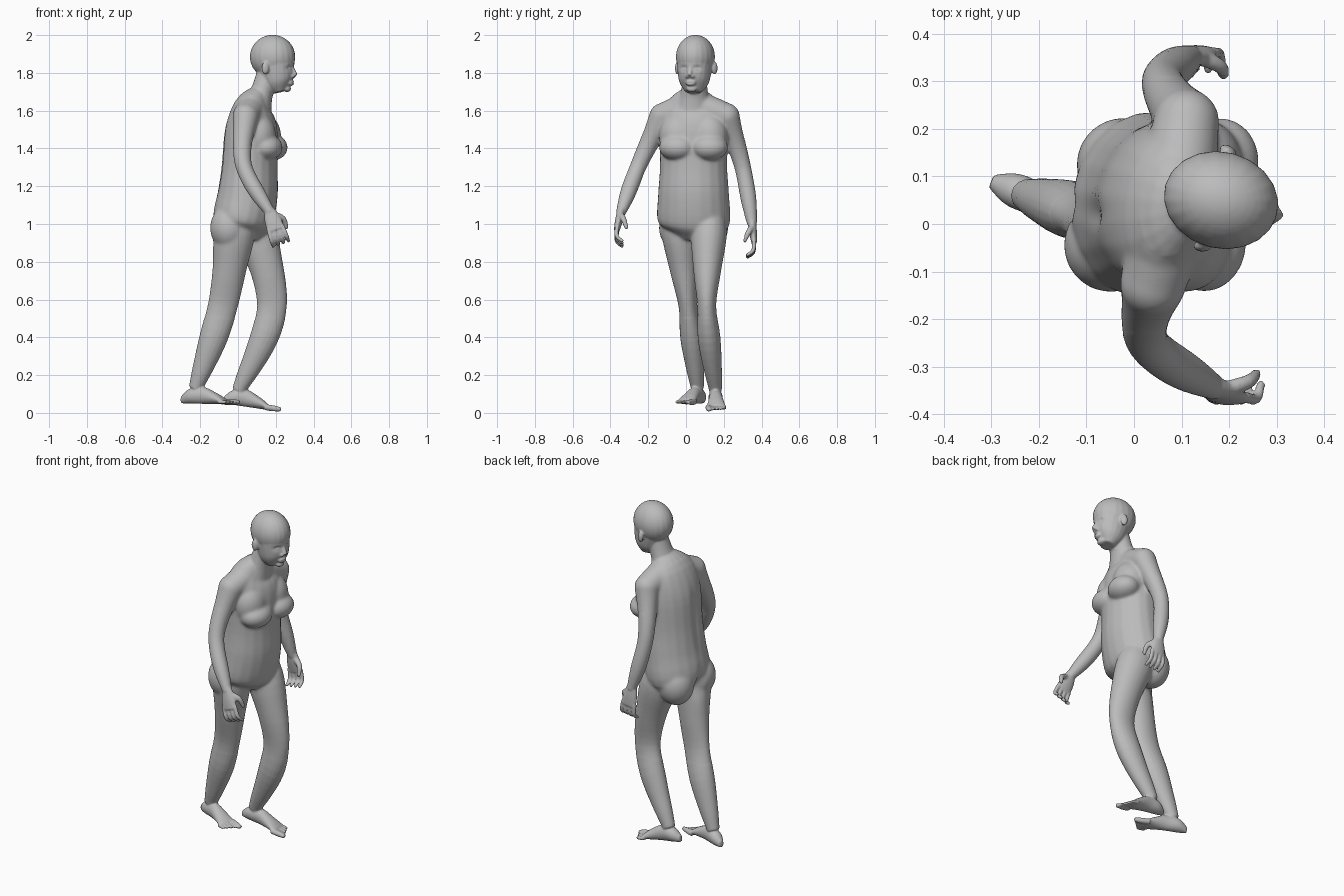
import bpy, bmesh, math, mathutils
from mathutils import Vector, Matrix

if "Cube" in bpy.data.objects:
    bpy.data.objects.remove(bpy.data.objects["Cube"])

SIDES, STATIONS = 20, 24
UP, ASIDE, AHEAD = Vector((0, 0, 1)), Vector((0, 1, 0)), Vector((1, 0, 0))
sculpt = bmesh.new()


def heading(degrees):
    """Forward and leftward axes of a part turned about the vertical."""
    turn = Matrix.Rotation(math.radians(degrees), 3, 'Z')
    return turn.col[0].copy(), turn.col[1].copy()


def resample(knots):
    """Evenly sampled smooth curve through the knots."""
    knots = [Vector(knot).to_3d() for knot in knots]
    padded = [knots[0], *knots, knots[-1]]
    count = STATIONS // (len(knots) - 1)
    curve = []
    for before, start, end, after in zip(padded, padded[1:], padded[2:], padded[3:]):
        handle_out = start + (end - before) / 6
        handle_in = end - (after - start) / 6
        curve += mathutils.geometry.interpolate_bezier(start, handle_out, handle_in, end, count + 1)[:-1]
    return curve + [knots[-1]]


def limb(joints, girths, across=ASIDE, resting=False):
    """Oval tube along the joints; each girth is a half depth and a half width.
    A resting limb sits on its path instead of being centred on it."""
    path, sizes = resample(joints), resample(girths)
    previous = None
    for i, (centre, size) in enumerate(zip(path, sizes)):
        along = (path[min(i + 1, STATIONS)] - path[max(i - 1, 0)]).normalized()
        wide = (across - along * across.dot(along)).normalized()
        deep = wide.cross(along)
        if resting:
            centre = centre + UP * size.x
        ring = []
        for k in range(SIDES):
            angle = math.tau * k / SIDES
            ring.append(sculpt.verts.new(
                centre + deep * size.x * math.cos(angle) + wide * size.y * math.sin(angle)))
        if previous:
            for k in range(SIDES):
                n = (k + 1) % SIDES
                sculpt.faces.new((previous[k], previous[n], ring[n], ring[k]))
        else:
            sculpt.faces.new(ring[::-1])
        previous = ring
    sculpt.faces.new(previous)


def round_limb(joints, radii, across=ASIDE):
    limb(joints, [(radius, radius) for radius in radii], across)


def blob(centre, size, yaw):
    place = Matrix.Translation(centre) @ Matrix.Rotation(math.radians(yaw), 4, 'Z')
    bmesh.ops.create_uvsphere(sculpt, u_segments=SIDES, v_segments=SIDES, radius=1,
                              matrix=place @ Matrix.Diagonal(size).to_4x4())


# Torso, from the collar down to the crotch, with the neck
TWIST = -9
chest_forward, chest_left = heading(TWIST)
spine = [(.12, .04, 1.7), (.08, .04, 1.62), (.07, .04, 1.5), (.06, .04, 1.3),
         (.05, .04, 1.15), (.02, .04, 1), (.01, .03, .92)]
limb(spine, [(.05, .07), (.1, .16), (.14, .18), (.15, .18), (.16, .19), (.155, .19), (.09, .1)],
     chest_left)
limb([(.16, .05, 1.8), (.1, .04, 1.62)], [(.06, .06), (.06, .07), (.08, .1)])

# Breasts and buttocks, paired about the twisted midline
for side in (-1, 1):
    breast = Vector((.165, .04, 1.405)) + chest_left * side * .085
    blob(breast, Vector((.085, .1, .07)), TWIST)
    blob(breast + Vector((-.045, 0, .06)), Vector((.095, .1, .12)), TWIST)
    buttock = Vector((-.035, .04, .98)) + chest_left * side * .085
    blob(buttock, Vector((.1, .1, .12)), TWIST)


# Legs: thigh, knee and calf share one girth rule; foot and toes follow heel and ball
def leg(hip, knee, heel, ball, inner):
    heel, ball = Vector(heel), Vector(ball)
    forward = (ball - heel).normalized()
    across = UP.cross(forward).normalized()
    ankle = heel + (forward + UP) * .08
    limb([hip, knee, ankle], [(.08, .06), (.11, .095), (.09, .075), (.08, .05),
                              (.075, .06), (.055, .048), (.036, .034)])
    limb([heel, ball], [(.02, .015), (.04, .036), (.045, .036), (.03, .044), (.015, .054)],
         across, resting=True)
    for toe in range(5):
        root = ball + UP * .013 + across * inner * (.04 - toe * .021) - forward * .02
        length = .088 - toe * .01
        thick = .01 if toe else .016
        round_limb([root, root + forward * length], (thick, thick, thick * .7), across)


leg((0, -.05, 1.1), (-.08, .01, .57), (-.3, .09, .05), (-.07, 0, .045), 1)
leg((.045, .13, 1.1), (.18, .11, .57), (-.075, .155, .05), (.16, .16, .015), -1)

# Shoulder yoke joins the arms over the collar
right_shoulder, left_shoulder = (.04, -.125, 1.57), (.11, .215, 1.57)
round_limb([right_shoulder, (.085, .045, 1.62), left_shoulder], (.07, .075, .08, .075, .07), AHEAD)


# Arms: the hand continues the forearm and curls towards the body
def arm(shoulder, elbow, wrist, inward):
    elbow, wrist = Vector(elbow), Vector(wrist)
    blob(shoulder, Vector((.07, .07, .07)), 0)
    round_limb([shoulder, elbow, wrist], (.07, .054, .044, .042, .026))
    along = ((wrist - elbow).normalized() * 2 - UP).normalized()
    spread = along.cross(ASIDE).normalized()
    curl = along.cross(spread) * inward
    limb([wrist - along * .02, wrist + along * .1],
         [(.022, .027), (.021, .044), (.015, .048)], spread)
    for finger in range(4):
        fan = spread * (finger - 1.5)
        knuckle = wrist + along * .085 + fan * .025
        middle = knuckle + along * .06 + curl * .01 + fan * .003
        tip = middle + along * .025 + curl * .04
        round_limb([knuckle, middle, tip], (.012, .011, .009), spread)
    root = wrist + along * .015 + spread * .015
    middle = root + along * .035 + spread * .04 + curl * .025
    round_limb([root, middle, middle + along * .05 + curl * .03], (.017, .015, .01), spread)


arm(right_shoulder, (.03, -.25, 1.31), (.17, -.345, 1.06), -1)
arm(left_shoulder, (.06, .3, 1.3), (.12, .35, 1), 1)

# Head: cranium and tapering jaw
GAZE = -15
face, cheek = heading(GAZE)
skull = Vector((.183, .05, 1.885))


def on_head(forward, sideways, rise):
    return skull + face * forward + cheek * sideways + UP * rise


blob(skull, Vector((.122, .102, .116)), GAZE)
limb([on_head(.012, 0, -.03), on_head(.03, 0, -.13), on_head(.045, 0, -.185)],
     [(.108, .094), (.082, .08), (.035, .045)], cheek)

# Nose, lips, chin and ears
round_limb([on_head(.105, 0, -.05), on_head(.124, 0, -.1)], (.01, .012, .014), cheek)
blob(on_head(.1, 0, -.138), Vector((.018, .028, .016)), GAZE)
blob(on_head(.08, 0, -.17), Vector((.02, .028, .017)), GAZE)
for side in (-1, 1):
    blob(on_head(.112, side * .014, -.103), Vector((.012, .011, .01)), GAZE)
    blob(on_head(-.012, side * .102, -.06), Vector((.02, .013, .034)), GAZE - side * 20)

# Fuse everything into one skin
bmesh.ops.recalc_face_normals(sculpt, faces=sculpt.faces)
mesh = bpy.data.meshes.new("body")
sculpt.to_mesh(mesh)
sculpt.free()
body = bpy.data.objects.new("body", mesh)
bpy.context.collection.objects.link(body)
fuse = body.modifiers.new("fuse", 'REMESH')
fuse.mode, fuse.voxel_size = 'VOXEL', .0055
soften = body.modifiers.new("soften", 'SMOOTH')
soften.factor, soften.iterations = .5, 4
view_layer = bpy.context.evaluated_depsgraph_get()
body.data = bpy.data.meshes.new_from_object(body.evaluated_get(view_layer))
body.modifiers.clear()


def press(centre, size, push):
    """Push the skin along a vector, fading away from the centre."""
    for vertex in body.data.vertices:
        offset = vertex.co - Vector(centre)
        distance = sum((part / reach) ** 2 for part, reach in zip(offset, size))
        if distance < 6:
            vertex.co += push * math.exp(-distance)


# Eye sockets with lids, mouth line, buttock cleft and spine groove
for side in (-1, 1):
    press(on_head(.1, side * .036, -.06), (.03, .02, .013), face * -.011)
    press(on_head(.095, side * .036, -.064), (.03, .011, .006), face * .006)
press(on_head(.115, 0, -.138), (.02, .024, .004), face * -.005)
press((-.13, .045, .96), (.06, .02, .08), chest_forward * .035)
press((-.085, .02, 1.35), (.05, .025, .17), chest_forward * .014)

# Blend the joins of the trunk and thighs, leaving face, hands and feet crisp
trunk = body.vertex_groups.new(name="trunk")
trunk.add([v.index for v in body.data.vertices
           if .5 < v.co.z < 1.68 and abs(v.co.y - .04) < .27], 1, 'REPLACE')
blend = body.modifiers.new("blend", 'SMOOTH')
blend.factor, blend.iterations, blend.vertex_group = .5, 30, trunk.name

# One plain skin colour
skin_grey = bpy.data.materials.new("skin_grey")
skin_grey.use_nodes = True
skin_grey.diffuse_color = (.5, .5, .5, 1)
skin_grey.node_tree.nodes["Principled BSDF"].inputs["Base Color"].default_value = skin_grey.diffuse_color
body.data.materials.clear()
body.data.materials.append(skin_grey)
body.data.shade_smooth()
